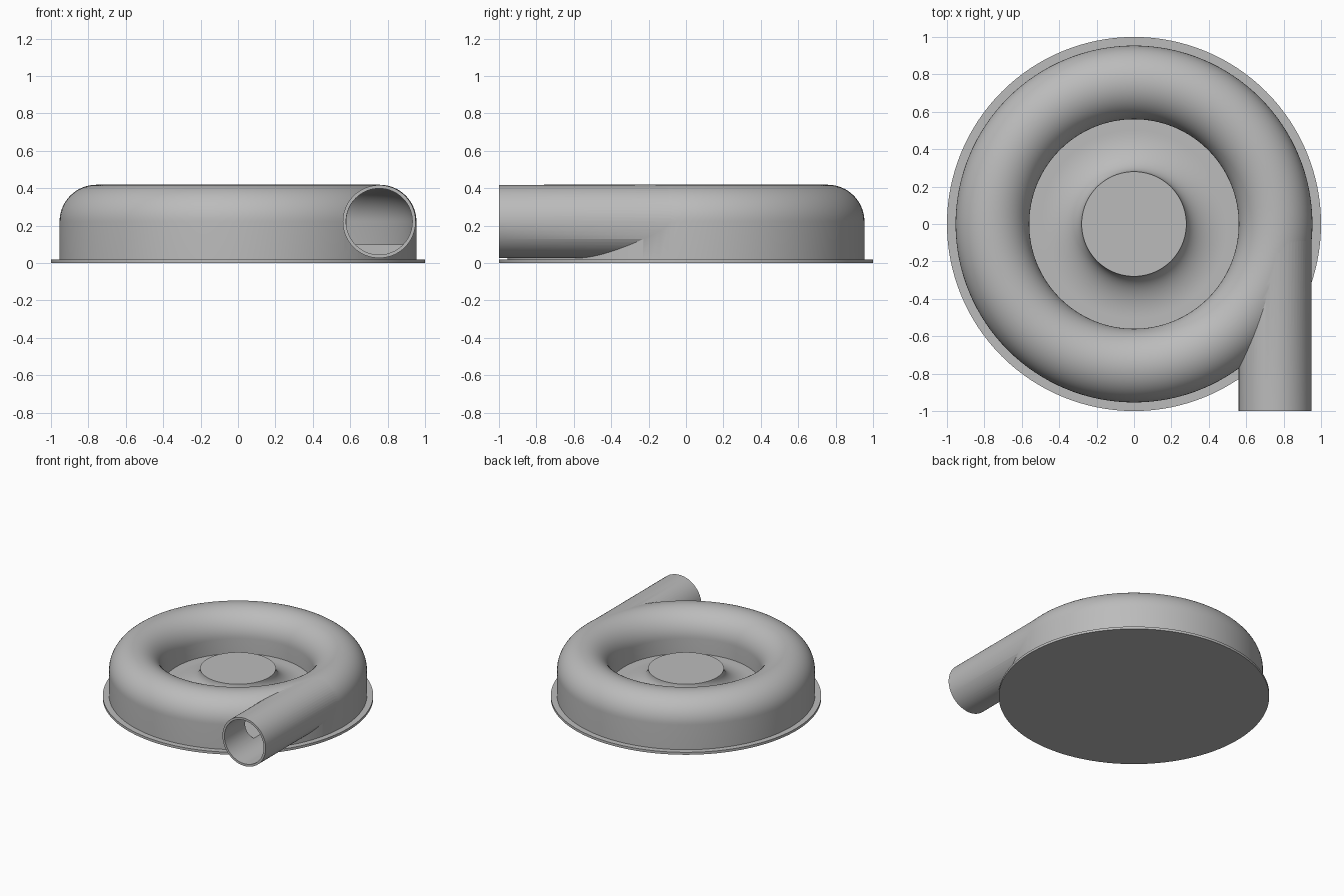
import bpy, bmesh, math
from mathutils import Matrix, Vector

if "Cube" in bpy.data.objects:
    bpy.data.objects.remove(bpy.data.objects["Cube"], do_unlink=True)

grey = bpy.data.materials.new("plain grey")
grey.use_nodes = True
colour = (0.5, 0.5, 0.5, 1)
grey.diffuse_color = colour
grey.node_tree.nodes["Principled BSDF"].inputs["Base Color"].default_value = colour

RING, HEIGHT = 0.757, 0.222      # centre of the channel section
FLOOR = 0.10


def make_object(name, bm):
    bmesh.ops.recalc_face_normals(bm, faces=bm.faces)
    mesh = bpy.data.meshes.new(name)
    bm.to_mesh(mesh)
    bm.free()
    mesh.materials.append(grey)
    obj = bpy.data.objects.new(name, mesh)
    bpy.context.collection.objects.link(obj)
    return obj


def lathe(name, profile, closed=False, steps=128):
    """Turn an (r, z) profile about the z axis."""
    bm = bmesh.new()
    verts = [bm.verts.new((r, 0, z)) for r, z in profile]
    pairs = list(zip(verts, verts[1:])) + ([(verts[-1], verts[0])] if closed else [])
    edges = [bm.edges.new(p) for p in pairs]
    bmesh.ops.spin(bm, geom=verts + edges, cent=(0, 0, 0), axis=(0, 0, 1),
                   angle=math.tau, steps=steps, use_duplicate=False)
    bmesh.ops.remove_doubles(bm, verts=bm.verts, dist=0.0001)
    return make_object(name, bm)


def arc(cr, cz, rr, rz, start, end, count):
    angles = [math.radians(start + (end - start) * i / count) for i in range(count + 1)]
    return [(cr + rr * math.cos(a), cz + rz * math.sin(a)) for a in angles]


def tube(name, radius, front, back):
    """Solid cylinder along y in line with the outlet."""
    bm = bmesh.new()
    place = (Matrix.Translation(Vector((0.755, (front + back) / 2, HEIGHT)))
             @ Matrix.Rotation(math.pi / 2, 4, "X"))
    bmesh.ops.create_cone(bm, cap_ends=True, segments=64, radius1=radius,
                          radius2=radius, depth=back - front, matrix=place)
    return make_object(name, bm)


def combine(target, other, operation):
    mod = target.modifiers.new(operation.lower(), "BOOLEAN")
    mod.operation, mod.solver, mod.object = operation, "EXACT", other
    bpy.context.view_layer.objects.active = target
    bpy.ops.object.modifier_apply(modifier=mod.name)
    bpy.data.objects.remove(other, do_unlink=True)


def smooth(obj):
    bpy.ops.object.select_all(action="DESELECT")
    obj.select_set(True)
    bpy.context.view_layer.objects.active = obj
    bpy.ops.object.shade_smooth_by_angle(angle=math.radians(30))


# Casing: rounded ring, recessed floor and flared centre hub
outer = arc(RING, HEIGHT, 0.197, 0.197, 0, 180, 32)
hub = arc(0.50, 0.24, 0.22, 0.14, 270, 180, 16)
casing = lathe("volute_casing", [(0, 0.01), (0.954, 0.01)] + outer
               + [(0.56, FLOOR)] + hub + [(0, 0.24)])

# Outlet pipe, running straight off the ring
combine(casing, tube("outlet_pipe", 0.195, -1, 0), "UNION")

# Hollow channel inside the ring and bore through the pipe
channel = arc(RING, HEIGHT, 0.178, 0.178, 0, 180, 32)
combine(casing, lathe("channel_cutter", [(RING - 0.178, FLOOR), (RING + 0.178, FLOOR)]
                      + channel, closed=True), "DIFFERENCE")
combine(casing, tube("bore_cutter", 0.177, -1.1, 0), "DIFFERENCE")
smooth(casing)

# Flat mounting flange
flange = lathe("base_flange", [(0, 0), (1, 0), (1, 0.02), (0, 0.02)])
smooth(flange)
